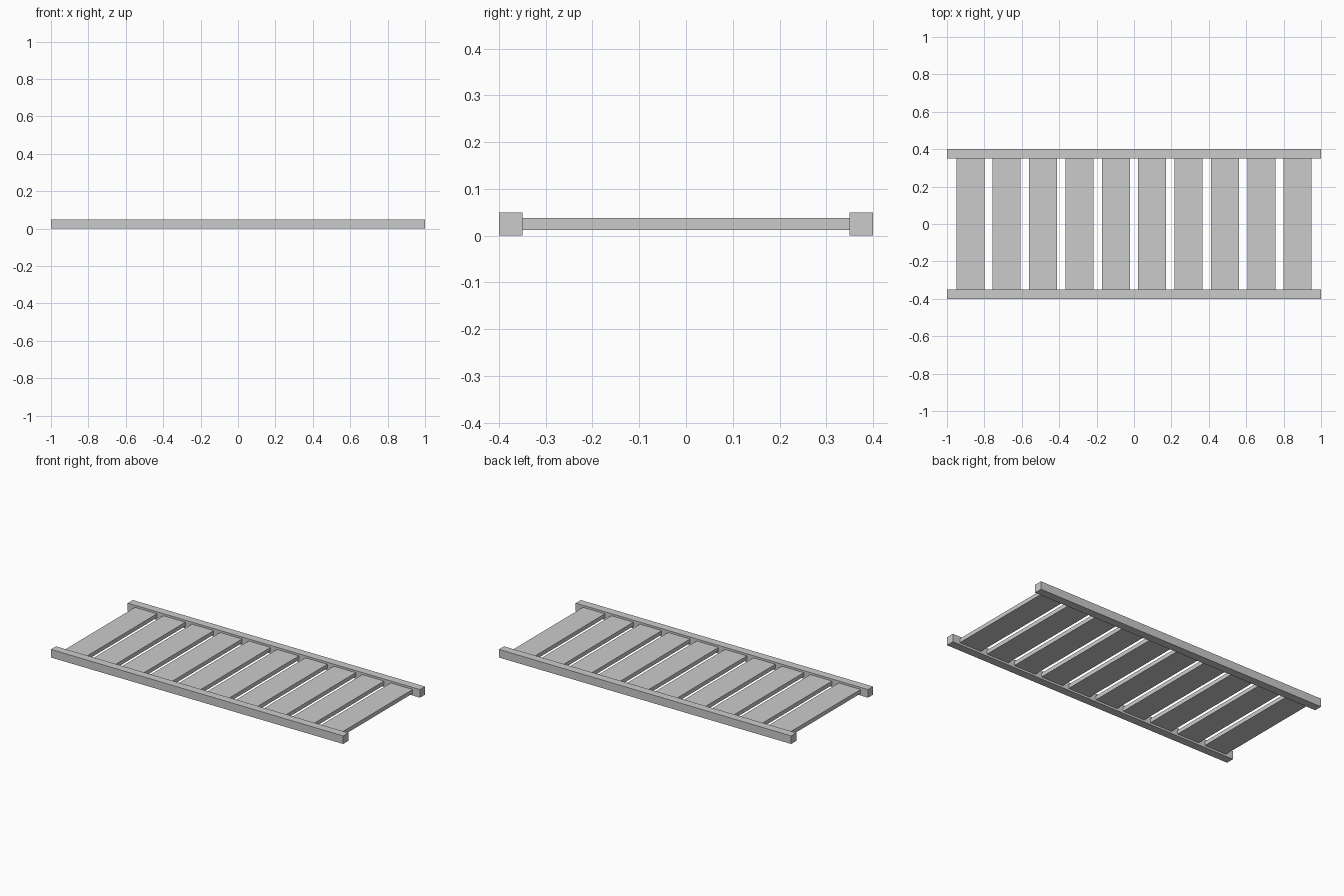
import bpy

if "Cube" in bpy.data.objects:
    bpy.data.objects.remove(bpy.data.objects["Cube"])

RAIL_H = 0.05
SLAT_COUNT = 10
SLAT_END = 0.875


def box(name, center, size):
    bpy.ops.mesh.primitive_cube_add(size=1, location=center)
    obj = bpy.context.object
    obj.name = name
    obj.scale = size
    bpy.ops.object.transform_apply(location=False, rotation=False, scale=True)
    return obj


# Long side rails, front and back
for name, side in (("front_rail", -1), ("back_rail", 1)):
    box(name, (0, side * 0.375, RAIL_H / 2), (2, 0.05, RAIL_H))

# Evenly spaced slats between the rails
for i in range(SLAT_COUNT):
    x = -SLAT_END + i * 2 * SLAT_END / (SLAT_COUNT - 1)
    box(f"slat_{i + 1}", (x, 0, RAIL_H / 2), (0.15, 0.7, 0.025))
